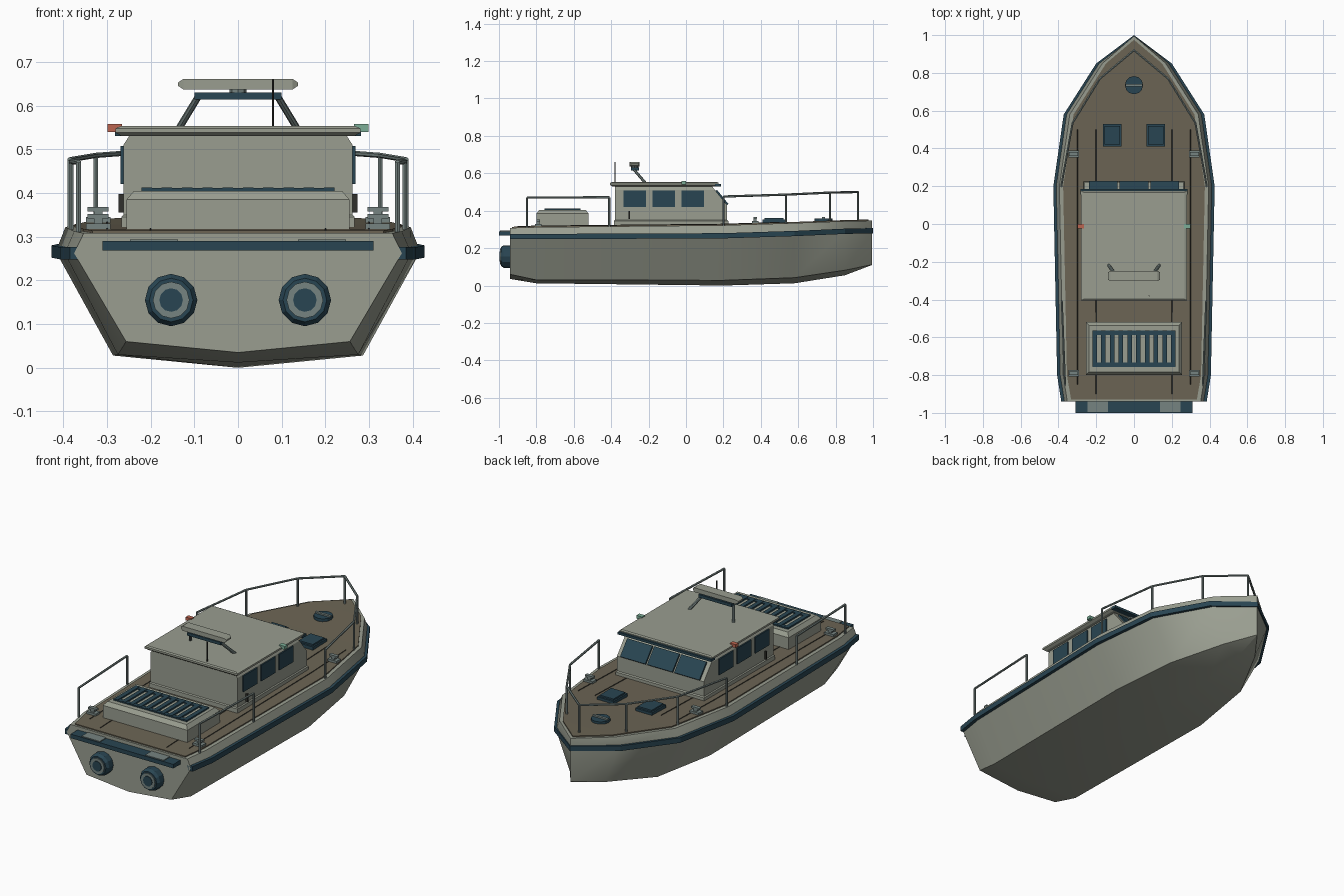
import bpy, bmesh
from math import pi
from mathutils import Vector, Matrix

if "Cube" in bpy.data.objects:
    bpy.data.objects.remove(bpy.data.objects["Cube"])

def mat(name, r, g, b):
    m = bpy.data.materials.new(name)
    m.diffuse_color = (r, g, b, 1)
    m.use_nodes = True
    m.node_tree.nodes["Principled BSDF"].inputs["Base Color"].default_value = m.diffuse_color
    return m

GREY = mat("warm_grey", .32, .34, .28)
NAVY = mat("navy", .022, .06, .085)
DECK = mat("deck_brown", .15, .13, .09)
METAL = mat("metal", .18, .23, .22)
SEAM = mat("seam", .03, .03, .025)
RED = mat("red", .5, .13, .08)
GREEN = mat("green", .2, .42, .31)

def finish(name, bm, m):
    bmesh.ops.remove_doubles(bm, verts=bm.verts, dist=1e-5)
    bmesh.ops.recalc_face_normals(bm, faces=bm.faces)
    me = bpy.data.meshes.new(name)
    bm.to_mesh(me)
    bm.free()
    me.materials.append(m)
    ob = bpy.data.objects.new(name, me)
    bpy.context.collection.objects.link(ob)
    return ob

def loft(name, rings, m):
    """Skin a list of equal-length closed rings and cap both ends."""
    bm = bmesh.new()
    vs = [[bm.verts.new(p) for p in r] for r in rings]
    n = len(vs[0])
    for a, b in zip(vs, vs[1:]):
        for i in range(n):
            j = (i + 1) % n
            bm.faces.new((a[i], a[j], b[j], b[i]))
    bm.faces.new(vs[0])
    bm.faces.new(vs[-1])
    return finish(name, bm, m)

def stack(name, levels, m):
    """Rectangles (z, half width, y back, y front) stacked upward."""
    return loft(name, [[(-w, a, z), (w, a, z), (w, b, z), (-w, b, z)]
                       for z, w, a, b in levels], m)

def box(name, x, y, z, m, tilt=0):
    """Box from (min, max) spans, optionally tilted about x."""
    c = Vector((sum(x) / 2, sum(y) / 2, sum(z) / 2))
    bm = bmesh.new()
    bmesh.ops.create_cube(bm, size=1, matrix=Matrix.Translation(c) @ Matrix.Rotation(tilt, 4, 'X')
                          @ Matrix.Diagonal((x[1] - x[0], y[1] - y[0], z[1] - z[0], 1)))
    return finish(name, bm, m)

def rod(name, a, b, r, m, n=8, r2=None):
    a, b = Vector(a), Vector(b)
    d = b - a
    bm = bmesh.new()
    bmesh.ops.create_cone(bm, cap_ends=True, segments=n, radius1=r, radius2=r if r2 is None else r2,
                          depth=d.length, matrix=Matrix.Translation((a + b) / 2)
                          @ d.to_track_quat('Z', 'Y').to_matrix().to_4x4())
    return finish(name, bm, m)

# Hull stations: y, beam, chine width, chine z, keel z, strake z, sheer z
ST = [(-.94, .375, .256, .060, .035, .262, .308),
      (-.80, .397, .275, .030, .012, .262, .312),
      (.20, .417, .286, .028, .000, .266, .322),
      (.58, .362, .235, .042, .012, .278, .334),
      (.85, .190, .105, .082, .055, .290, .344),
      (.995, 0, 0, .112, .110, .293, .347)]

def sheer(y):
    for a, b in zip(ST, ST[1:]):
        if y <= b[0]:
            return a[6] + (b[6] - a[6]) * (y - a[0]) / (b[0] - a[0])
    return ST[-1][6]

hull = loft("hull", [[(0, y, kz), (c, y, cz), (b, y, sz), (max(b - .022, 0), y, tz),
                      (-max(b - .022, 0), y, tz), (-b, y, sz), (-c, y, cz)]
                     for y, b, c, cz, kz, sz, tz in ST], GREY)
bpy.context.view_layer.objects.active = hull
hull.select_set(True)
bpy.ops.object.shade_smooth_by_angle(angle=.5)

# Deck and planking seams
loft("deck", [[(-w, y, t - .01), (w, y, t - .01), (w, y, t + .006), (-w, y, t + .006)]
              for y, w, t in [(min(max(s[0], -.93), .975), max(s[1] - .042, 0), s[6]) for s in ST]], DECK)
for x in (-.3, -.2, .2, .3):
    ys = [-.9 if abs(x) < .25 else -.85, -.8, .2, .5]
    for a, b in zip(ys, ys[1:]):
        rod("deck_seam", (x, a, sheer(a) + .006), (x, b, sheer(b) + .006), .0025, SEAM, 4)

for s in (-1, 1):
    # Rubbing strake
    loft("rubbing_strake", [[(s * (b + .01 if b else 0), y + (0 if b else .005), z - .014),
                             (s * (b + .01 if b else 0), y + (0 if b else .005), z + .014),
                             (s * max(b - .02, 0), y, z + .014), (s * max(b - .02, 0), y, z - .014)]
                            for y, b, _, _, _, z, _ in ST], NAVY)
    # Guard rails: aft and forward runs with a post at every point
    aft = [(.365, -.85, .47), (.382, -.41, .472)]
    fore = [(.385, .2, .476), (.325, .535, .486), (.18, .77, .497), (0, .92, .5)]
    for run in (aft, fore):
        for (x, y, z) in run:
            rod("rail_post", (s * x, y, sheer(y)), (s * x, y, z), .006, METAL, 6)
        for p, q in zip(run, run[1:]):
            rod("rail", (s * p[0], *p[1:]), (s * q[0], *q[1:]), .006, METAL, 6)
    # Mooring cleats
    for y in (-.79, .37):
        z, x = sheer(y), s * .32
        box("cleat_base", (x - .028, x + .028), (y - .018, y + .018), (z, z + .018), METAL)
        box("cleat_stem", (x - .01, x + .01), (y - .008, y + .008), (z + .018, z + .032), METAL)
        box("cleat_bar", (x - .024, x + .024), (y - .01, y + .01), (z + .03, z + .04), METAL)
    # Foredeck hatches
    x = s * .115
    stack_z = sheer(.47)
    box("hatch", (x - .05, x + .05), (.41, .53), (stack_z, stack_z + .022), NAVY)
    box("hatch_lid", (x - .042, x + .042), (.42, .52), (stack_z + .022, stack_z + .03), NAVY)
    # Stern drive nozzles
    x = s * .153
    rod("nozzle", (x, -.93, .155), (x, -.975, .155), .06, NAVY, 12)
    rod("nozzle_lip", (x, -.975, .155), (x, -.99, .155), .06, NAVY, 12, .05)
    rod("nozzle_ring", (x, -.97, .155), (x, -.995, .155), .042, METAL, 12)
    rod("nozzle_core", (x, -.97, .155), (x, -.998, .155), .027, NAVY, 12)
    # Platform tread pads
    x = s * .192
    box("platform_pad", (x - .055, x + .055), (-.995, -.94), (.285, .294), METAL)
    # Cabin side windows and grab handle
    for y in (-.275, -.12, .035):
        box("side_window", sorted((s * .255, s * .269)), (y - .06, y + .06), (.42, .507), NAVY)
    box("grab_handle", sorted((s * .26, s * .274)), (-.308, -.3), (.355, .398), SEAM)
    # Navigation lights
    box("nav_light", sorted((s * .265, s * .299)), (-.025, .0), (.54, .558), GREEN if s > 0 else RED)
    # Radar mast legs
    rod("mast_leg", (s * .135, -.217, .548), (s * .09, -.28, .622), .008, METAL)

box("swim_platform", (-.31, .31), (-1, -.93), (.268, .29), NAVY)

# Engine box with slatted vent
stack("engine_box", [(.305, .255, -.80, -.52), (.385, .255, -.80, -.52), (.405, .238, -.783, -.537)], GREY)
for y in (-.745, -.575):
    box("vent_frame_end", (-.22, .22), (y - .012, y + .012), (.403, .411), NAVY)
for i in range(10):
    x = -.209 + i * .0464
    box("vent_slat", (x - .012, x + .012), (-.755, -.565), (.403, .413), NAVY)

# Cabin with raked windscreen
stack("cabin", [(.305, .262, -.38, .22), (.43, .262, -.38, .22),
                (.51, .262, -.38, .155), (.532, .248, -.38, .138)], GREY)
stack("cabin_base", [(.305, .267, -.385, .226), (.345, .267, -.385, .226), (.35, .262, -.38, .22)], GREY)
for x in (-.163, 0, .163):
    box("windscreen", (x - .076, x + .076), (.182, .198), (.42, .518), NAVY, .68)

# Roof and visor
stack("roof", [(.53, .266, -.395, .165), (.538, .28, -.405, .175),
               (.548, .28, -.405, .175), (.553, .268, -.398, .168)], GREY)
box("visor", (-.282, .282), (.155, .186), (.53, .543), NAVY)

# Radar, mast bar and aerial
box("mast_bar", (-.1, .1), (-.295, -.25), (.614, .63), NAVY)
rod("radar_pivot", (0, -.275, .625), (0, -.275, .645), .02, METAL)
loft("radar_scanner", [[(x, -.275 - h, .649 - v), (x, -.275 + h, .649 - v),
                        (x, -.275 + h, .649 + v), (x, -.275 - h, .649 + v)]
                       for x, h, v in ((-.137, .02, .004), (-.125, .027, .012),
                                       (.125, .027, .012), (.137, .02, .004))], GREY)
rod("aerial", (.08, -.38, .55), (.08, -.38, .66), .003, SEAM, 6)

# Anchor windlass on the foredeck
z = sheer(.735)
rod("windlass", (0, .735, z), (0, .735, z + .02), .048, NAVY, 12)
box("windlass_bar", (-.045, .045), (.728, .742), (z + .02, z + .028), METAL)
